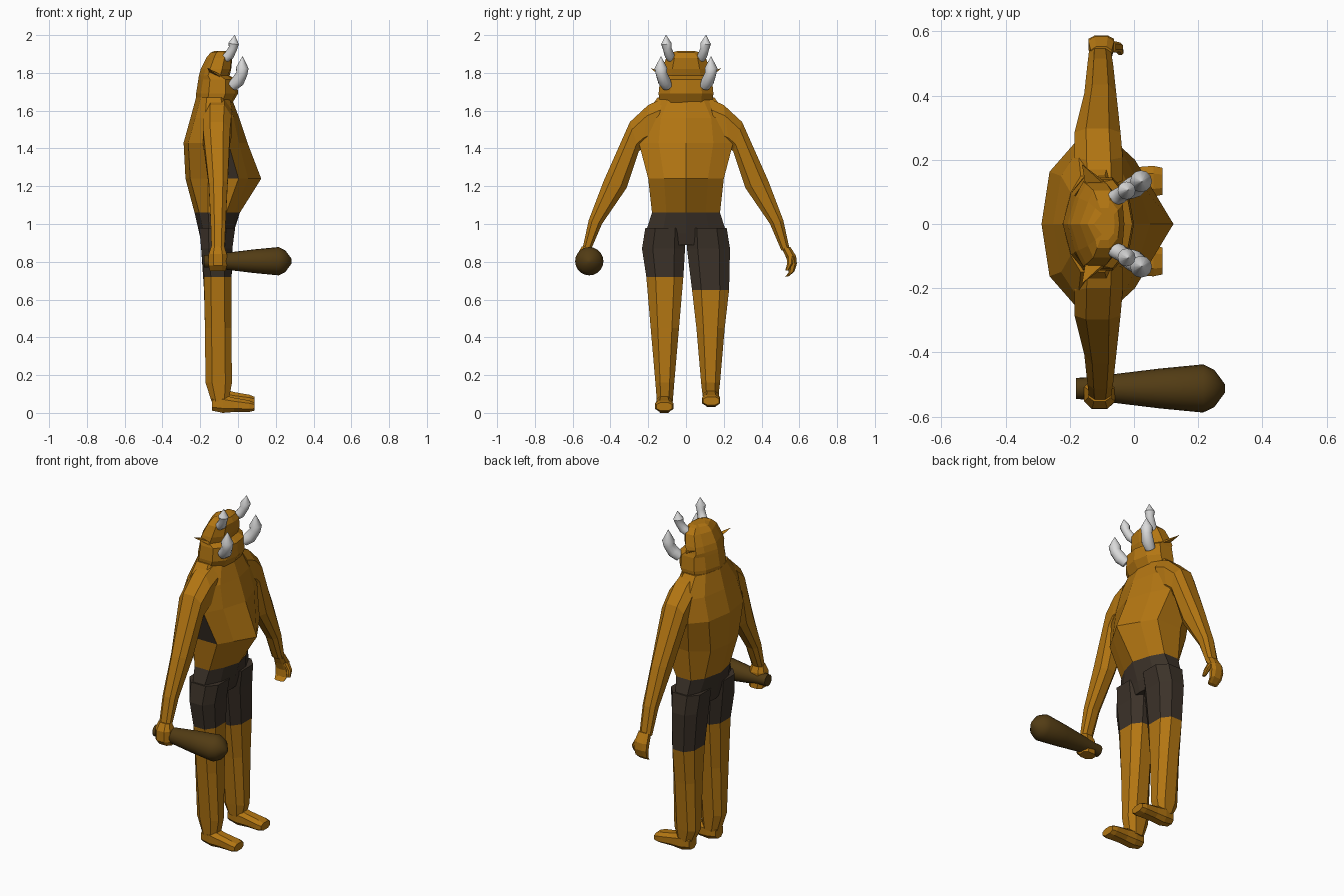
import bpy, bmesh, math
from mathutils import Vector


def material(name, rgb):
    m = bpy.data.materials.new(name)
    m.diffuse_color = (*rgb, 1)
    return m


SKIN = material("ochre skin", (0.45, 0.18, 0.006))
CLOTH = material("dark cloth", (0.045, 0.032, 0.022))
WOOD = material("brown wood", (0.085, 0.045, 0.007))
BONE = material("pale bone", (0.70, 0.70, 0.70))


def loft(name, rings, mats, rule=None, smooth=False):
    """Skin a list of point rings, cap both ends; rule(center) picks the material."""
    bm = bmesh.new()
    loops = [[bm.verts.new(p) for p in r] for r in rings]
    n = len(loops[0])
    for a, b in zip(loops, loops[1:]):
        for i in range(n):
            j = (i + 1) % n
            bm.faces.new((a[i], a[j], b[j], b[i]))
    bm.faces.new(loops[0])
    bm.faces.new(loops[-1])
    bmesh.ops.recalc_face_normals(bm, faces=bm.faces)
    if rule:
        for f in bm.faces:
            f.material_index = rule(f.calc_center_median())
    me = bpy.data.meshes.new(name)
    bm.to_mesh(me)
    bm.free()
    for m in mats:
        me.materials.append(m)
    ob = bpy.data.objects.new(name, me)
    bpy.context.collection.objects.link(ob)
    if smooth:
        bpy.ops.object.select_all(action='DESELECT')
        ob.select_set(True)
        bpy.context.view_layer.objects.active = ob
        bpy.ops.object.shade_smooth_by_angle(angle=math.radians(40))
    return ob


def body_ring(z, xb, xf, w, bulge=0.06):
    """Ten-sided body section, pointed at the front and back."""
    m = xb + (xf - xb) * 0.5
    d = (xf - xb) * 0.2
    half = [(xf - bulge, 0.58 * w), (m + d, w), (m - d, w), (xb + 0.025, 0.65 * w)]
    return ([(xf, 0, z)] + [(x, y, z) for x, y in half] + [(xb, 0, z)]
            + [(x, -y, z) for x, y in reversed(half)])


def octagon(center, u, v):
    """Octagon that fills the box spanned by half-axes u and v."""
    c, u, v = Vector(center), Vector(u), Vector(v)
    k = 0.5
    return [c + u * a + v * b for a, b in
            ((1, k), (k, 1), (-k, 1), (-1, k), (-1, -k), (-k, -1), (k, -1), (1, -k))]


# Torso with the waist of the shorts and one dark patch under the arm
loft("torso", [
    body_ring(0.89, -0.19, -0.04, 0.20, 0.01),
    body_ring(0.95, -0.205, -0.025, 0.215, 0.01),
    body_ring(1.06, -0.23, 0.01, 0.18, 0.03),
    body_ring(1.24, -0.278, 0.123, 0.20, 0.07),
    body_ring(1.43, -0.288, 0.05, 0.25, 0.045),
    body_ring(1.56, -0.252, 0.007, 0.23, 0.03),
    body_ring(1.67, -0.222, -0.035, 0.15, 0.01)], [SKIN, CLOTH],
    lambda c: int(c.z < 1.06 or (c.y < -0.2 and 1.25 < c.z < 1.43)))

# Head with jutting jaw
loft("head", [
    body_ring(1.64, -0.22, -0.03, 0.14, 0.01),
    body_ring(1.69, -0.222, 0.0, 0.145, 0.015),
    body_ring(1.765, -0.21, -0.005, 0.138, 0.015),
    body_ring(1.785, -0.207, -0.045, 0.132, 0.01),
    body_ring(1.82, -0.197, -0.036, 0.125, 0.005),
    body_ring(1.88, -0.168, -0.03, 0.105, 0.005),
    body_ring(1.908, -0.145, -0.045, 0.075, 0.005),
    body_ring(1.915, -0.125, -0.06, 0.05, 0.003)], [SKIN])

for s, side in ((-1, "right"), (1, "left")):
    # Arm: outer and inner contour in y-z, x range
    arm = [((0.12, 1.665), (0.18, 1.42), -0.18, -0.035),
           ((0.20, 1.63), (0.23, 1.40), -0.185, -0.035),
           ((0.297, 1.54), (0.25, 1.385), -0.185, -0.042),
           ((0.435, 1.23), (0.315, 1.19), -0.155, -0.055),
           ((0.515, 1.02), (0.445, 1.00), -0.145, -0.065),
           ((0.55, 0.86), (0.505, 0.86), -0.14, -0.072)]
    rings = []
    for (oy, oz), (iy, iz), xb, xf in arm:
        o, i = Vector((0, s * oy, oz)), Vector((0, s * iy, iz))
        c = (o + i) / 2
        c.x = (xb + xf) / 2
        rings.append(octagon(c, (o - i) / 2, ((xf - xb) / 2, 0, 0)))
    loft(side + "_arm", rings, [SKIN])

    # Leg with the short's leg at the top, hem lower on the left
    hem = 0.72 if s < 0 else 0.65
    sole = 0.0 if s < 0 else 0.03
    off = 0.0 if s < 0 else 0.018
    leg = [(0.98, 0.11, 0.105, -0.205, -0.015), (0.87, 0.119, 0.114, -0.195, -0.03),
           (hem, 0.112 + off, 0.098, -0.18, -0.035), (0.45, 0.112 + off, 0.075, -0.175, -0.035),
           (0.16, 0.112 + off, 0.05, -0.172, -0.032), (sole + 0.06, 0.112 + off, 0.042, -0.14, -0.05)]
    loft(side + "_leg", [octagon(((xb + xf) / 2, s * y, z), ((xf - xb) / 2, 0, 0), (0, w, 0))
                         for z, y, w, xb, xf in leg], [SKIN, CLOTH],
         lambda c, h=hem: int(c.z > h + 0.01))

    # Foot pointing forward
    foot = [(-0.138, 0.012, 0.085, 0.034), (-0.08, 0.0, 0.095, 0.042),
            (-0.02, 0.005, 0.08, 0.042), (0.06, 0.005, 0.066, 0.048), (0.088, 0.012, 0.055, 0.042)]
    loft(side + "_foot", [octagon((x, s * (0.115 + off), sole + (a + b) / 2), (0, w, 0), (0, 0, (b - a) / 2))
                          for x, a, b, w in foot], [SKIN])

    # Pointed ear
    loft(side + "_ear", [
        [(-0.15, s * 0.115, 1.80), (-0.075, s * 0.12, 1.765), (-0.09, s * 0.12, 1.79)],
        [(-0.162, s * 0.185, 1.825), (-0.158, s * 0.183, 1.822), (-0.16, s * 0.184, 1.826)]], [SKIN])

    # Brow horn and tusk: bent round tubes with a flared pointed tip
    for name, path in (
        ("horn", [(-0.075, 0.075, 1.87, 0.022), (-0.045, 0.088, 1.895, 0.026),
                  (-0.027, 0.1, 1.93, 0.023), (-0.023, 0.104, 1.955, 0.028), (-0.018, 0.106, 2.0, 0.001)]),
        ("tusk", [(-0.03, 0.1, 1.73, 0.028), (0.0, 0.115, 1.757, 0.034),
                  (0.02, 0.13, 1.795, 0.030), (0.022, 0.133, 1.825, 0.034), (0.024, 0.132, 1.887, 0.001)])):
        pts = [Vector((x, s * y, z)) for x, y, z, r in path]
        rings = []
        for k, p in enumerate(pts):
            t = (pts[min(k + 1, 4)] - pts[max(k - 1, 0)]).normalized()
            u = t.cross(Vector((0, 1, 0))).normalized()
            v = t.cross(u)
            rings.append([p + (u * math.cos(a) + v * math.sin(a)) * path[k][3]
                          for a in (i * math.tau / 12 for i in range(12))])
        loft(side + "_" + name, rings, [BONE], smooth=True)

# Right fist closed on the club
loft("right_fist", [octagon((-0.107, y, z), (dx, 0, 0), (0, dy, 0)) for y, z, dx, dy in
                    ((-0.528, 0.88, 0.035, 0.024), (-0.53, 0.84, 0.048, 0.045),
                     (-0.53, 0.78, 0.048, 0.046), (-0.515, 0.75, 0.042, 0.035))], [SKIN])

# Left hand with curled fingers and a thumb
loft("left_hand", [octagon((-0.102, y, z), (dx, 0, 0), (0, dy, dy * 0.2)) for y, z, dx, dy in
                   ((0.53, 0.875, 0.033, 0.022), (0.557, 0.825, 0.04, 0.026),
                    (0.566, 0.785, 0.04, 0.021), (0.558, 0.745, 0.036, 0.016),
                    (0.535, 0.722, 0.03, 0.010))], [SKIN])
loft("left_thumb", [octagon((x, y, z), (r, 0, 0), (0, r, 0)) for x, y, z, r in
                    ((-0.075, 0.552, 0.83, 0.018), (-0.05, 0.55, 0.79, 0.015),
                     (-0.042, 0.535, 0.755, 0.009))], [SKIN])

# Wooden club, turned along x
loft("club", [[(x, -0.512 + r * math.cos(a), 0.803 + r * math.sin(a))
               for a in (i * math.tau / 20 for i in range(20))]
              for x, r in ((-0.18, 0.033), (-0.13, 0.035), (-0.06, 0.045), (0.08, 0.062),
                           (0.215, 0.075), (0.25, 0.058), (0.284, 0.012))], [WOOD], smooth=True)
